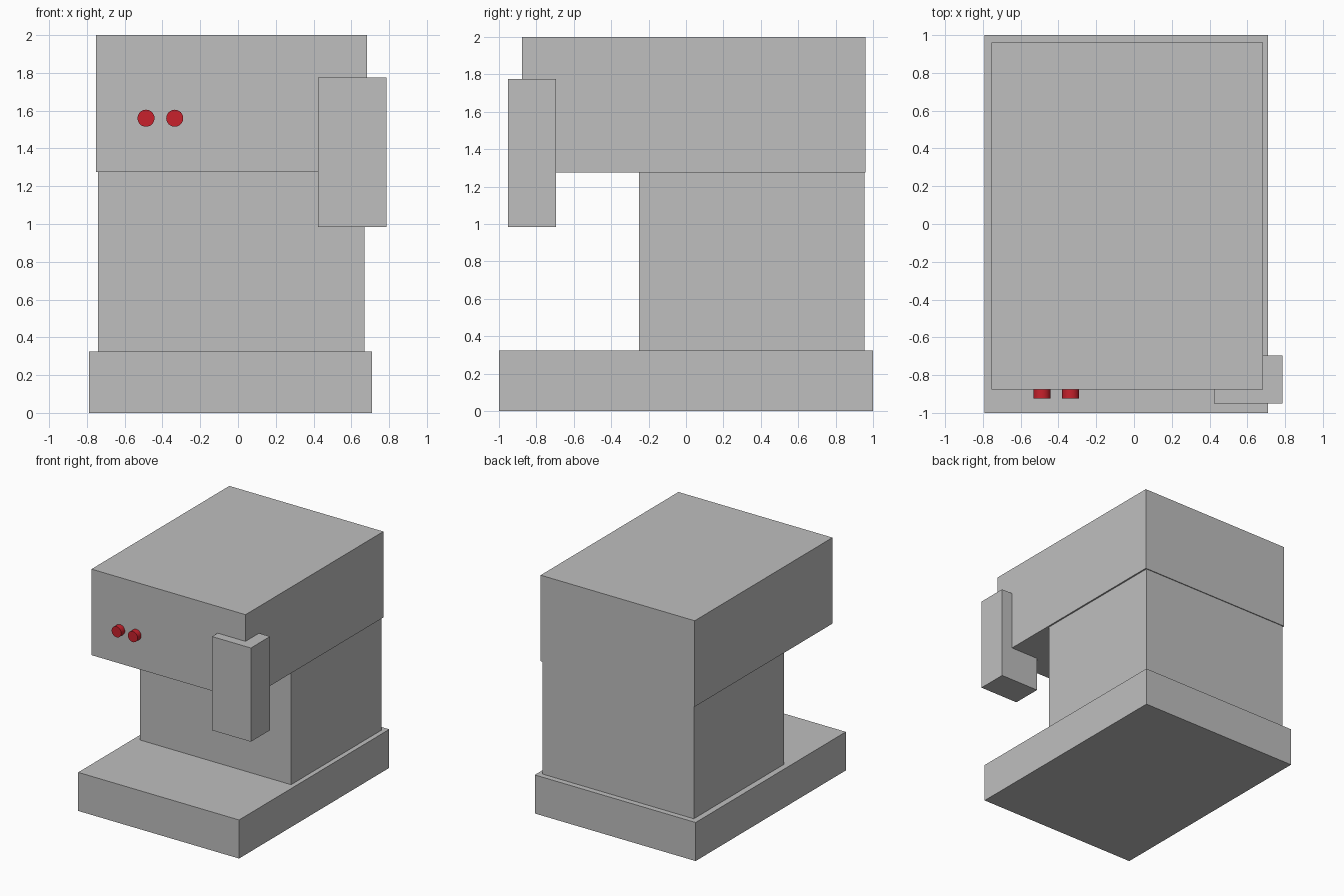
import bpy
import math
from mathutils import Vector

cube = bpy.data.objects.get("Cube")
if cube:
    bpy.data.objects.remove(cube, do_unlink=True)


def make_material(name, rgb):
    mat = bpy.data.materials.new(name)
    mat.use_nodes = True
    color = (*rgb, 1.0)
    mat.diffuse_color = color
    mat.node_tree.nodes["Principled BSDF"].inputs["Base Color"].default_value = color
    return mat


grey = make_material("light grey", (0.52, 0.52, 0.52))
red = make_material("button red", (0.58, 0.015, 0.025))


def box(name, low, high, mat):
    low, high = Vector(low), Vector(high)
    bpy.ops.mesh.primitive_cube_add(size=1, location=(low + high) / 2)
    obj = bpy.context.object
    obj.name = name
    obj.scale = high - low
    bpy.ops.object.transform_apply(location=False, rotation=False, scale=True)
    obj.data.materials.append(mat)
    return obj


# Machine body: base tray, rear column and overhanging head
box("base", (-0.79, -1, 0), (0.71, 1, 0.325), grey)
box("column", (-0.74, -0.25, 0.325), (0.67, 0.953, 1.275), grey)
box("head", (-0.753, -0.875, 1.275), (0.683, 0.96, 2), grey)

# Block wrapped around the front corner of the head
box("side_block", (0.423, -0.95, 0.985), (0.785, -0.695, 1.775), grey)

# Pair of round buttons on the front of the head
for name, x in (("outer_button", -0.487), ("inner_button", -0.335)):
    bpy.ops.mesh.primitive_cylinder_add(
        vertices=32, radius=0.045, depth=0.06,
        location=(x, -0.893, 1.56), rotation=(math.pi / 2, 0, 0))
    button = bpy.context.object
    button.name = name
    button.data.materials.append(red)
    bpy.ops.object.shade_smooth_by_angle()
